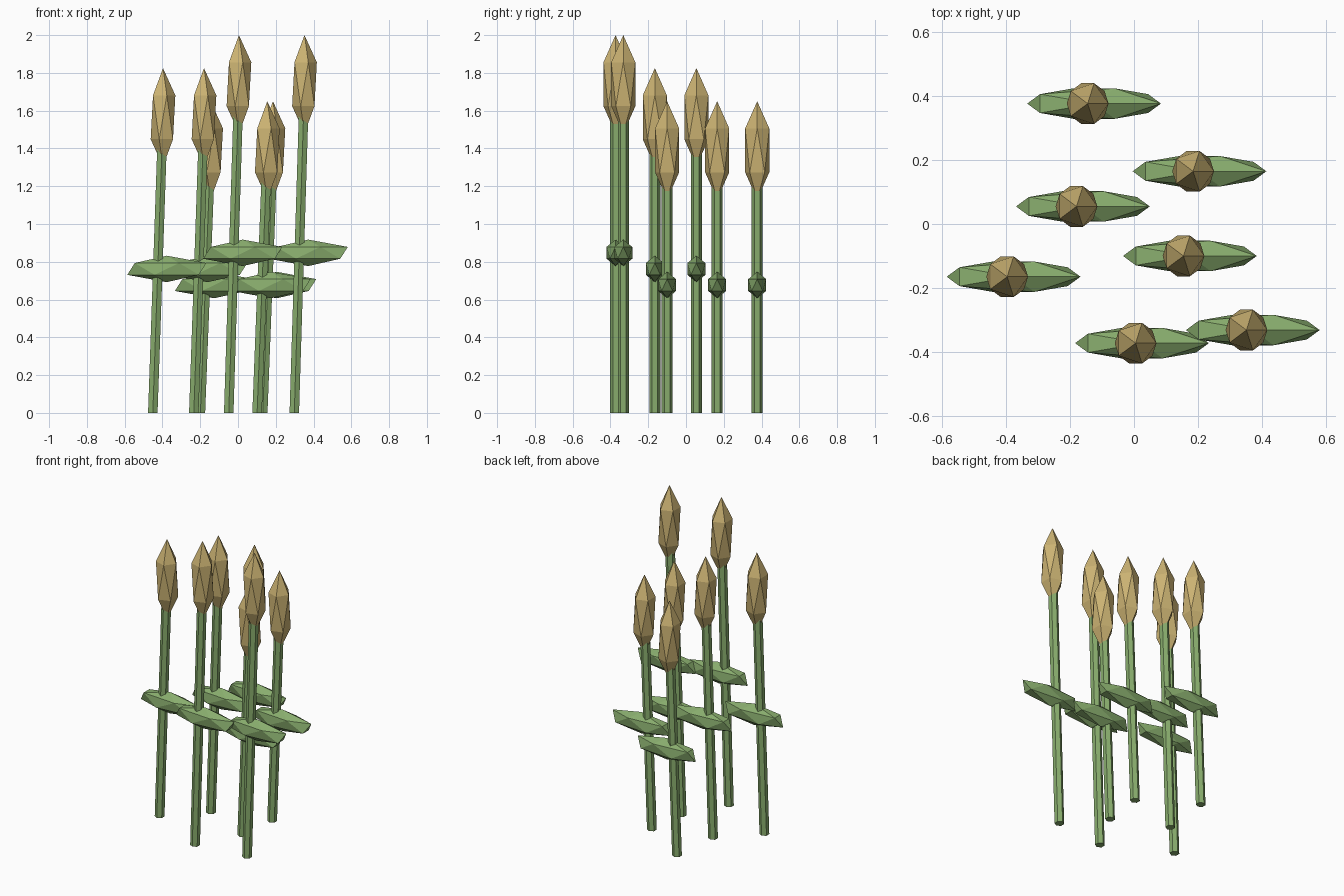
import bpy
import bmesh
from mathutils import Matrix, Vector

cube = bpy.data.objects.get("Cube")
if cube:
    bpy.data.objects.remove(cube, do_unlink=True)


def make_material(name, color):
    mat = bpy.data.materials.new(name)
    mat.use_nodes = True
    mat.diffuse_color = color
    mat.node_tree.nodes["Principled BSDF"].inputs["Base Color"].default_value = color
    return mat


green = make_material("stem green", (0.25, 0.42, 0.155, 1))
straw = make_material("straw yellow", (0.60, 0.45, 0.17, 1))


def add_object(name, bm, mat):
    mesh = bpy.data.meshes.new(name)
    bm.to_mesh(mesh)
    bm.free()
    mesh.materials.append(mat)
    obj = bpy.data.objects.new(name, mesh)
    bpy.context.collection.objects.link(obj)
    return obj


def faceted_ball(name, center, radii, mat):
    bm = bmesh.new()
    bmesh.ops.create_icosphere(bm, subdivisions=1, radius=1)
    bm.transform(Matrix.Translation(center) @ Matrix.Diagonal((*radii, 1)))
    return add_object(name, bm, mat)


def leaning_stem(name, base, top, radius, mat):
    # Six-sided rod with a level foot, sheared so that it leans sideways
    bm = bmesh.new()
    height = top.z - base.z
    bmesh.ops.create_cone(bm, cap_ends=True, segments=6, radius1=radius,
                          radius2=radius, depth=height)
    for v in bm.verts:
        t = v.co.z / height + 0.5
        offset = base.lerp(top, t)
        v.co = Vector((v.co.x + offset.x, v.co.y + offset.y, offset.z))
    return add_object(name, bm, mat)


# Position of each seed head, and the height of its tip
stalks = [
    (-0.145, 0.377, 1.65), (0.185, 0.165, 1.65), (-0.18, 0.055, 1.825),
    (0.155, -0.10, 1.65), (-0.397, -0.165, 1.825), (0.005, -0.373, 2.0),
    (0.352, -0.332, 2.0),
]
LEAN = 0.054
HEAD = (0.073, 0.075, 0.26)
LEAF = (0.234, 0.056, 0.07)

for i, (x, y, tip) in enumerate(stalks, 1):
    head_z = tip - HEAD[2]
    leaning_stem(f"stem_{i}", Vector((x - LEAN, y, 0)),
                 Vector((x, y, head_z)), 0.029, green)
    faceted_ball(f"seed_head_{i}", Vector((x, y, head_z)), HEAD, straw)
    # Leaf sits at half the stem height
    faceted_ball(f"leaf_{i}", Vector((x + 0.02, y, head_z * 0.487)), LEAF, green)
